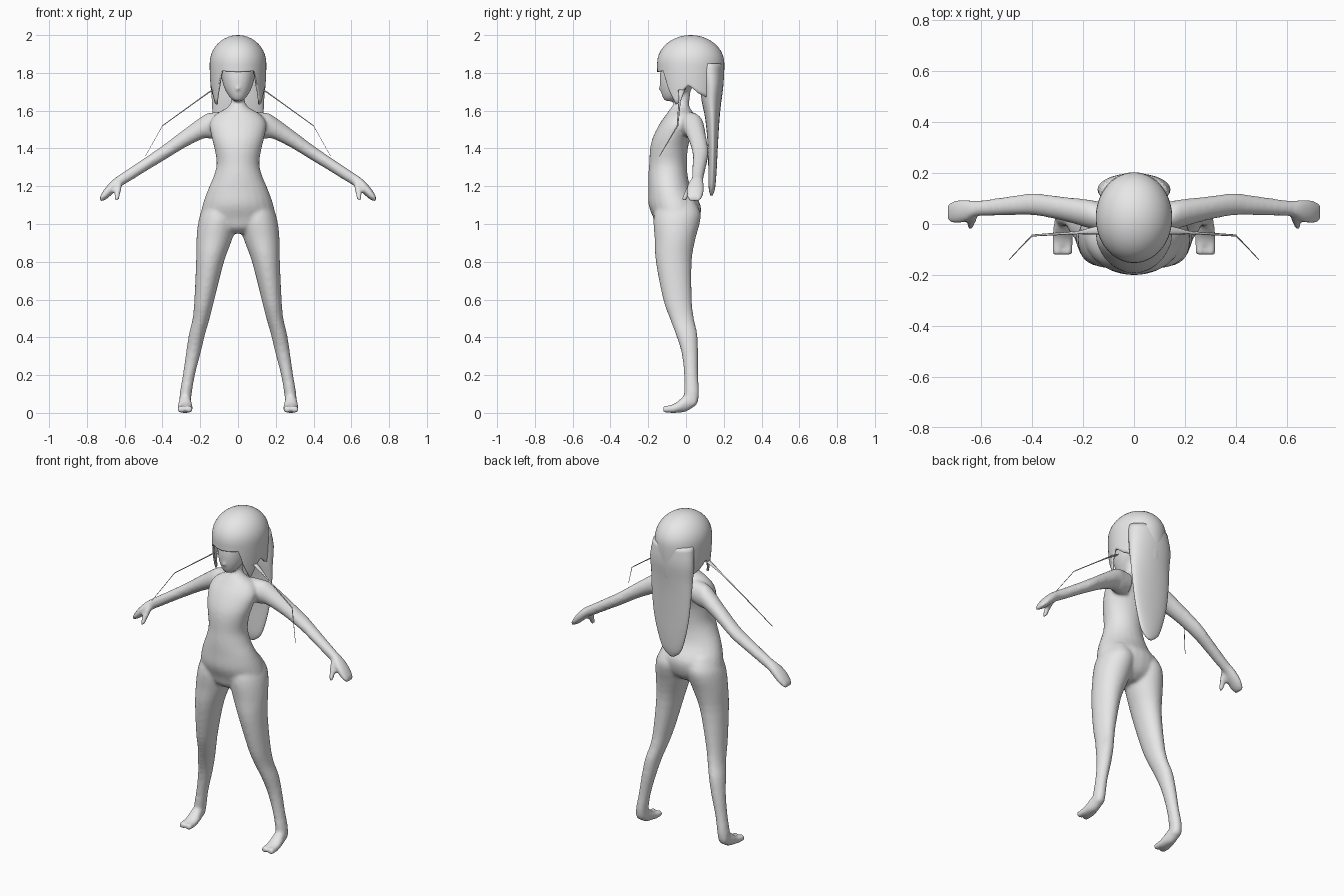
import bpy, bmesh
from math import sin, cos, pi, radians
from mathutils import Vector

if "Cube" in bpy.data.objects:
    bpy.data.objects.remove(bpy.data.objects["Cube"])

grey = bpy.data.materials.new("plain_grey")
grey.use_nodes = True
grey.diffuse_color = (0.8, 0.8, 0.8, 1)
grey.node_tree.nodes["Principled BSDF"].inputs["Base Color"].default_value = (0.8, 0.8, 0.8, 1)


def smooth_rings(rings, steps):
    """Add in-between rings along a Catmull-Rom curve."""
    p = [Vector(r) for r in rings]
    out = []
    for i in range(len(p) - 1):
        a, b, c, d = p[max(i - 1, 0)], p[i], p[i + 1], p[min(i + 2, len(p) - 1)]
        for k in range(steps):
            t = k / steps
            out.append(b + (c - a) * t / 2 + (a * 2 - b * 5 + c * 4 - d) * t * t / 2
                       + (b * 3 - a - c * 3 + d) * t ** 3 / 2)
    return out + [p[-1]]


def loft(bm, rings, axis="z", side=1, steps=3, sides=24):
    """Closed tube through rings (x, y, z, radius, radius) square to an axis."""
    loops = []
    for x, y, z, a, b in smooth_rings(rings, steps):
        loop = []
        for k in range(sides):
            u, v = a * cos(2 * pi * k / sides), b * sin(2 * pi * k / sides)
            off = {"x": (0, u, v), "y": (u, 0, v), "z": (u, v, 0)}[axis]
            loop.append(bm.verts.new((side * (x + off[0]), y + off[1], z + off[2])))
        loops.append(loop)
    for low, high in zip(loops, loops[1:]):
        for k in range(sides):
            n = (k + 1) % sides
            bm.faces.new((low[k], low[n], high[n], high[k]))
    bm.faces.new(loops[0])
    bm.faces.new(loops[-1])


def finish(name, bm):
    bmesh.ops.recalc_face_normals(bm, faces=bm.faces)
    for f in bm.faces:
        f.smooth = True
    mesh = bpy.data.meshes.new(name)
    bm.to_mesh(mesh)
    bm.free()
    mesh.materials.append(grey)
    obj = bpy.data.objects.new(name, mesh)
    bpy.context.collection.objects.link(obj)
    return obj


# Body: torso, neck and head
body = bmesh.new()
torso = [(-.06, .95, .06, .06), (-.055, .98, .14, .1), (-.05, 1.03, .195, .122),
         (-.06, 1.1, .188, .138), (-.085, 1.18, .16, .115), (-.095, 1.25, .13, .105),
         (-.095, 1.32, .113, .1), (-.09, 1.4, .125, .1), (-.075, 1.46, .14, .1),
         (-.045, 1.53, .15, .095), (-.03, 1.58, .12, .075), (-.03, 1.615, .06, .05),
         (-.02, 1.65, .036, .038), (-.01, 1.72, .036, .038)]
loft(body, [(0, y, z, a, b) for y, z, a, b in torso])
head = [(-.085, 1.65, .02, .025), (-.075, 1.672, .045, .05), (-.052, 1.72, .073, .085),
        (-.03, 1.78, .09, .11), (.005, 1.85, .11, .13), (.02, 1.93, .08, .1)]
loft(body, [(0, y, z, a, b) for y, z, a, b in head])
loft(body, [(0, -.11, 1.73, .016, .025), (0, -.148, 1.715, .004, .005)], "y")

for s in (1, -1):
    # Leg
    loft(body, [(.1, -.05, 1.13, .06, .09), (.1, -.045, 1.06, .097, .122),
                (.11, -.05, 1, .102, .122), (.125, -.058, .92, .095, .108),
                (.148, -.065, .8, .074, .095), (.178, -.045, .6, .053, .076),
                (.195, -.022, .5, .045, .064), (.216, .002, .42, .043, .058),
                (.236, .02, .32, .039, .044), (.26, .027, .2, .032, .037),
                (.277, .03, .1, .032, .04), (.28, .028, .04, .03, .03)], "z", s)
    # Foot with a big toe and a block for the other toes
    loft(body, [(.28, .055, .07, .026, .03), (.28, 0, .052, .034, .046),
                (.28, -.05, .028, .041, .028), (.28, -.085, .02, .04, .02)], "y", s)
    for x, width in ((.259, .018), (.3, .021)):
        loft(body, [(x, -.06, .022, width, .022), (x, -.122, .018, width, .018)], "y", s)
    # Arm and mitten hand
    loft(body, [(.07, .015, 1.53, .06, .065), (.14, .03, 1.52, .058, .07),
                (.18, .04, 1.515, .056, .062), (.28, .06, 1.455, .047, .05),
                (.39, .077, 1.38, .043, .042), (.47, .073, 1.328, .038, .038),
                (.56, .065, 1.27, .033, .036), (.62, .06, 1.232, .031, .034),
                (.66, .052, 1.2, .044, .037), (.7, .047, 1.162, .046, .033),
                (.73, .045, 1.133, .035, .016)], "x", s)
    # Thumb
    loft(body, [(.63, .04, 1.22, .02, .025), (.638, .01, 1.17, .018, .018),
                (.643, -.012, 1.125, .013, .013)], "z", s)

body = finish("body", body)
skin = body.modifiers.new("weld_parts", "REMESH")
skin.mode = "VOXEL"
skin.voxel_size = .009
skin.use_smooth_shade = True
relax = body.modifiers.new("relax", "SMOOTH")
relax.factor = .5
relax.iterations = 8

# Hair cap: a shell whose hem height depends on the angle from the front
hem = [(0, 1.805), (36, 1.81), (44, 1.73), (62, 1.62), (74, 1.7), (86, 1.735),
       (105, 1.69), (180, 1.6)]


def hem_height(angle):
    for (a, za), (b, zb) in zip(hem, hem[1:]):
        if angle <= b:
            return za + (zb - za) * (angle - a) / (b - a)


cap = bmesh.new()
columns, rows, brow = 72, 18, 1.85
grid = []
for c in range(columns):
    turn = 360 * c / columns
    low = hem_height(min(turn, 360 - turn))
    column = []
    for r in range(rows + 1):
        if r < 10:
            lift = radians(88 * (1 - r / 10))
            z, size = brow + .15 * sin(lift), cos(lift)
        else:
            z = brow + (low - brow) * (r - 10) / (rows - 10)
            size = 1 - 2.2 * (brow - z) ** 2
        column.append(cap.verts.new((.15 * size * sin(radians(turn)),
                                     .025 - .178 * size * cos(radians(turn)), z)))
    grid.append(column)
for c in range(columns):
    left, right = grid[c], grid[(c + 1) % columns]
    for r in range(rows):
        cap.faces.new((left[r], left[r + 1], right[r + 1], right[r]))
cap.faces.new([column[0] for column in grid])
cap = finish("hair_cap", cap)
shell = cap.modifiers.new("thickness", "SOLIDIFY")
shell.thickness = .01

# Long back hair
back = bmesh.new()
locks = [(.12, 1.85, .13, .075), (.135, 1.75, .143, .064), (.135, 1.65, .138, .052),
         (.14, 1.55, .133, .037), (.142, 1.4, .118, .026), (.14, 1.28, .092, .022),
         (.137, 1.19, .06, .017), (.135, 1.15, .015, .006)]
loft(back, [(0, y, z, a, b) for y, z, a, b in locks], sides=32)
finish("back_hair", back)

# Thin loose strands beside the head
strands = bmesh.new()
for s in (1, -1):
    loft(strands, [(.11, -.02, 1.72, .022, .006), (.15, -.025, 1.7, .016, .005),
                   (.22, -.034, 1.65, .006, .004), (.4, -.045, 1.52, .004, .003),
                   (.49, -.14, 1.36, .002, .002)], "x", s, steps=1, sides=6)
finish("loose_strands", strands)
